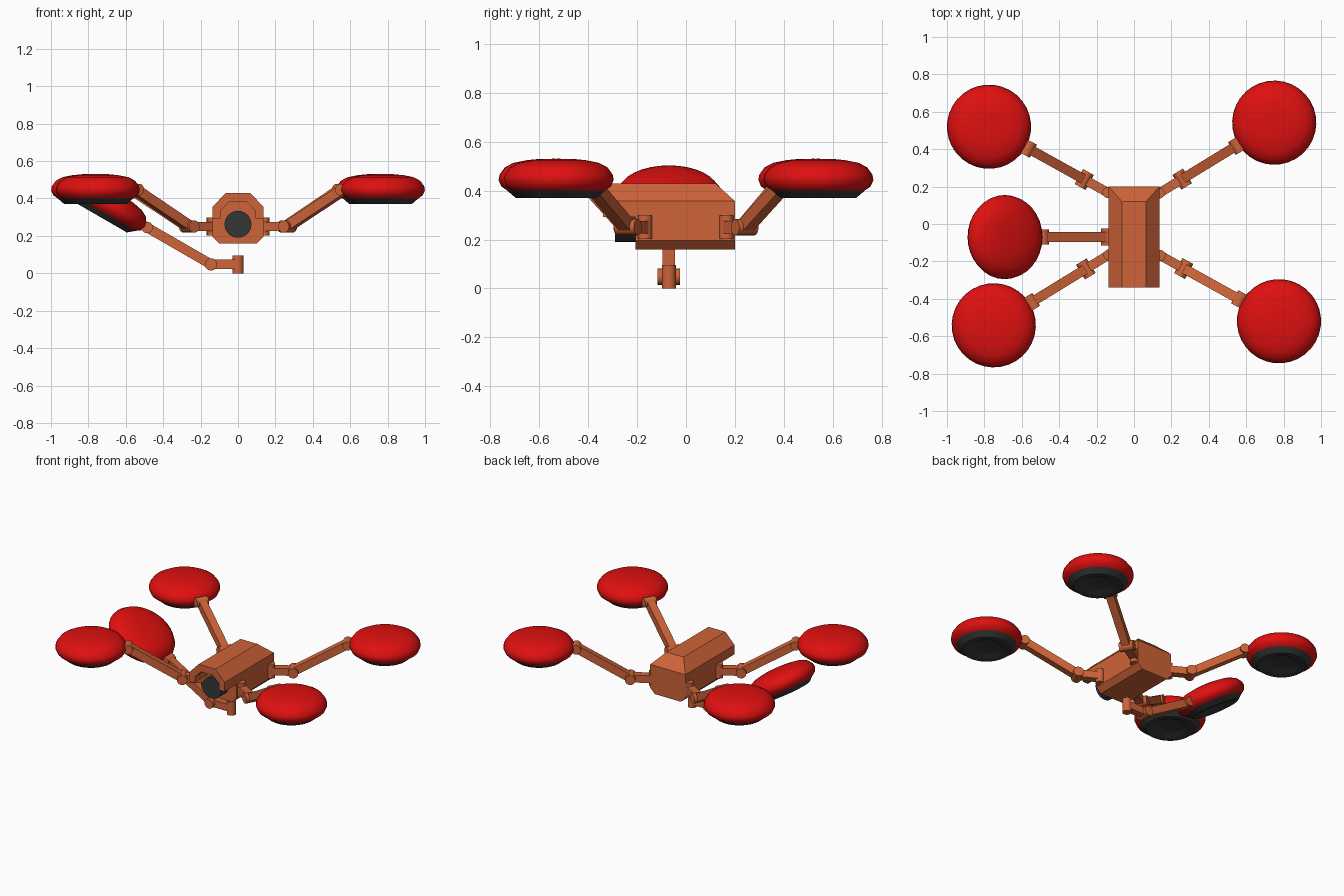
import bpy, bmesh, math
from mathutils import Matrix, Vector

if "Cube" in bpy.data.objects:
    bpy.data.objects.remove(bpy.data.objects["Cube"])


def material(name, rgb):
    m = bpy.data.materials.new(name)
    m.diffuse_color = (*rgb, 1)
    m.use_nodes = True
    m.node_tree.nodes["Principled BSDF"].inputs["Base Color"].default_value = m.diffuse_color
    return m


ORANGE = material("burnt orange", (0.62, 0.125, 0.04))
RED = material("bright red", (0.74, 0.005, 0.005))
DARK = material("charcoal", (0.036, 0.038, 0.038))


def finish(name, bm, mat, matrix=Matrix(), smooth=False):
    bm.transform(matrix)
    bmesh.ops.recalc_face_normals(bm, faces=bm.faces[:])
    me = bpy.data.meshes.new(name)
    bm.to_mesh(me)
    bm.free()
    me.materials.append(mat)
    ob = bpy.data.objects.new(name, me)
    bpy.context.collection.objects.link(ob)
    if smooth:
        bpy.ops.object.select_all(action='DESELECT')
        ob.select_set(True)
        bpy.context.view_layer.objects.active = ob
        bpy.ops.object.shade_smooth_by_angle(angle=math.radians(35))
    return ob


def box(name, size, centre, mat, matrix=Matrix()):
    bm = bmesh.new()
    bmesh.ops.create_cube(bm, size=1)
    bmesh.ops.scale(bm, vec=size, verts=bm.verts)
    bmesh.ops.translate(bm, vec=centre, verts=bm.verts)
    return finish(name, bm, mat, matrix)


def cylinder(name, r, length, centre, axis, mat, matrix=Matrix(), sides=16):
    bm = bmesh.new()
    bmesh.ops.create_cone(bm, cap_ends=True, segments=sides, radius1=r, radius2=r, depth=length)
    if axis == 'Y':
        bm.transform(Matrix.Rotation(math.pi / 2, 4, 'X'))
    bmesh.ops.translate(bm, vec=centre, verts=bm.verts)
    return finish(name, bm, mat, matrix, True)


def lathe(name, profile, mat, matrix, sides=32):
    bm = bmesh.new()
    vs = [bm.verts.new((r, 0, z)) for r, z in profile]
    es = [bm.edges.new(p) for p in zip(vs, vs[1:])]
    bmesh.ops.spin(bm, geom=vs + es, cent=(0, 0, 0), axis=(0, 0, 1),
                   angle=2 * math.pi, steps=sides)
    bmesh.ops.remove_doubles(bm, verts=bm.verts, dist=1e-5)
    return finish(name, bm, mat, matrix, True)


def prism(name, profile, y0, back, mat):
    """Extrude an (x, z) profile from y0 to back(z)."""
    bm = bmesh.new()
    a = [bm.verts.new((x, y0, z)) for x, z in profile]
    b = [bm.verts.new((x, back(z), z)) for x, z in profile]
    bm.faces.new(a)
    n = len(a)
    for i in range(n):
        bm.faces.new((a[i], a[(i + 1) % n], b[(i + 1) % n], b[i]))
    cap = bm.faces.new(b)
    # split the back where the sloping top panel meets the upright panel
    if back(9) != back(0):
        side = [v for v in b if abs(v.co.z - 0.357) < 1e-4]
        bmesh.utils.face_split(cap, side[0], side[1])
    return finish(name, bm, mat)


def mirrored(half):
    return half + [(-x, z) for x, z in reversed(half)]


# body with bevelled corners and a sloping rear top
prism("body", mirrored([(0.1, 0.16), (0.135, 0.195), (0.135, 0.357), (0.065, 0.43)]),
      -0.207, lambda z: 0.12 if z > 0.4 else 0.2, ORANGE)

# hood arching over the camera
outer = [(0.135, 0.293), (0.135, 0.357), (0.065, 0.43)]
inner = [(0.045, 0.382), (0.094, 0.335), (0.094, 0.293)]
prism("camera_hood", outer + [(-x, z) for x, z in reversed(outer)]
      + [(-x, z) for x, z in reversed(inner)] + inner, -0.34, lambda z: -0.207, ORANGE)
cylinder("camera_lens", 0.072, 0.1, (0, -0.24, 0.262), 'Y', DARK, sides=24)

SHELL = [(0, .083), (.06, .082), (.11, .077), (.165, .066), (.2, .047), (.221, .018),
         (.225, -.004), (.214, -.03), (.19, -.047)]
BASE = [(.19, -.047), (.155, -.077), (.12, -.077), (.1, -.064), (.05, -.057), (0, -.055)]
ARM = 0.395
PITCH = math.radians(30)


def arm(tag, pin, yaw, reach, level):
    """Pin, rod, elbow, raised arm and rotor pod, laid out along local +x."""
    root = Matrix.Translation(pin) @ Matrix.Rotation(math.radians(yaw), 4, 'Z')
    cylinder(tag + "_pin", 0.029, 0.095, (0, 0, 0), 'Z', ORANGE, root)
    box(tag + "_rod", (0.144, 0.05, 0.05), (0.072, 0, 0), ORANGE, root)
    cylinder(tag + "_elbow", 0.033, 0.092, (0.144, 0, 0), 'Y', ORANGE, root)
    up = root @ Matrix.Translation((0.144, 0, 0)) @ Matrix.Rotation(-PITCH, 4, 'Y')
    box(tag + "_strut", (ARM, 0.052, 0.052), (ARM / 2, 0, 0), ORANGE, up)
    tip = up @ Matrix.Translation((ARM, 0, 0))
    cylinder(tag + "_wrist", 0.031, 0.08, (0, 0, 0), 'Y', ORANGE, tip)
    if level:
        tip = tip @ Matrix.Rotation(PITCH, 4, 'Y')
    pod = tip @ Matrix.Translation((reach, 0, 0))
    lathe(tag + "_pod_shell", SHELL, RED, pod)
    lathe(tag + "_pod_base", BASE, DARK, pod)


# four corner arms (half-turn symmetric) with level pods
arm("back_right", Vector((0.135, 0.165, 0.25)), 31.5, 0.235, True)
arm("front_right", Vector((0.14, -0.168, 0.25)), -29, 0.24, True)
arm("front_left", Vector((-0.135, -0.165, 0.25)), 211.5, 0.235, True)
arm("back_left", Vector((-0.14, 0.168, 0.25)), 151, 0.24, True)
# spare arm below the body with a tilted pod
arm("lower_left", Vector((0, -0.07, 0.0475)), 180, 0.235, False)
